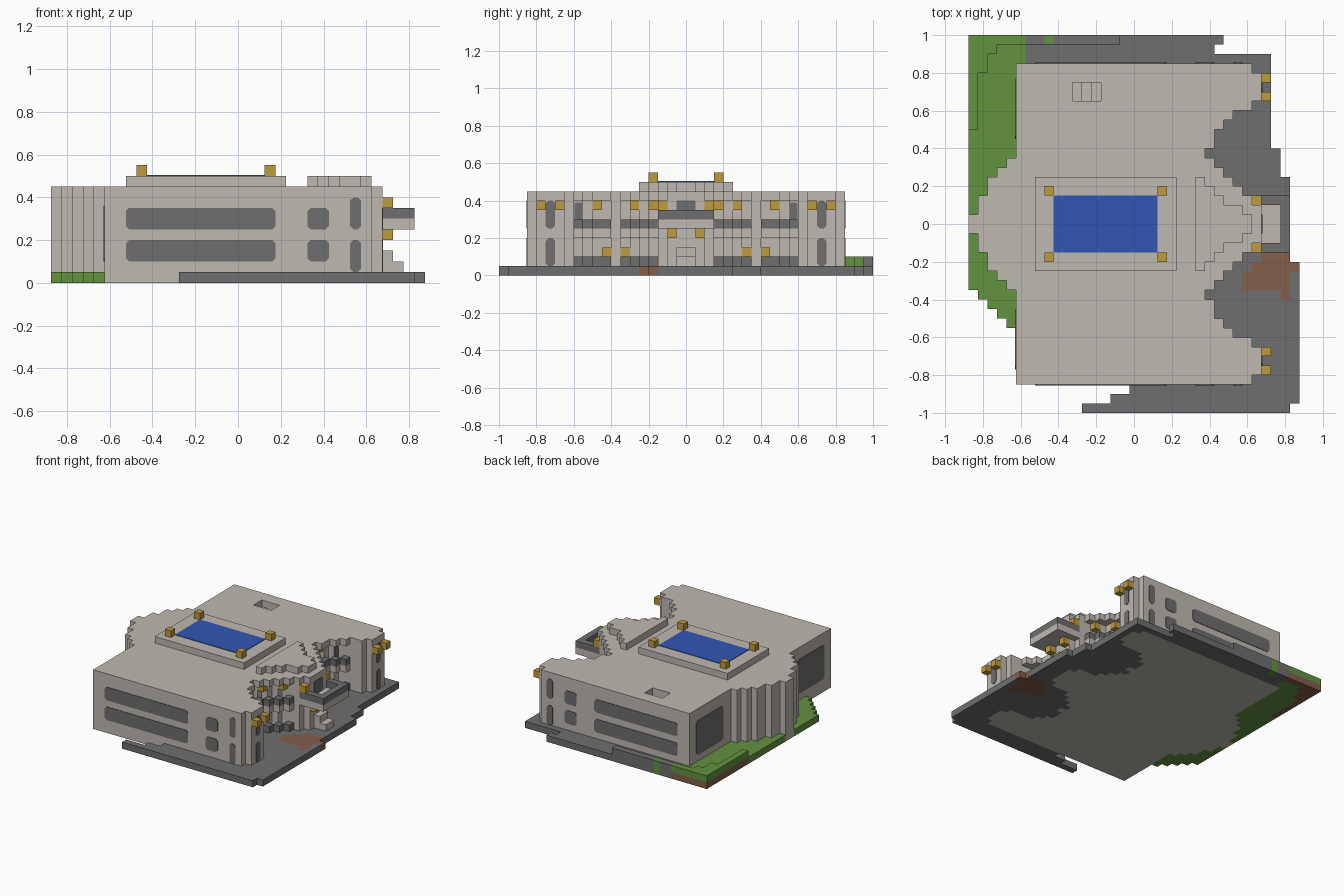
import bpy, bmesh
from mathutils import Vector

CELL = 0.05
ORIGIN = Vector((-0.875, -1.0, 0.0))

if "Cube" in bpy.data.objects:
    bpy.data.objects.remove(bpy.data.objects["Cube"])


def material(name, r, g, b):
    col = [((c / 255 + 0.055) / 1.055) ** 2.4 for c in (r, g, b)] + [1]
    m = bpy.data.materials.new(name)
    m.use_nodes = True
    m.diffuse_color = col
    m.node_tree.nodes["Principled BSDF"].inputs["Base Color"].default_value = col
    return m


TAN, DARK, GRASS, DIRT, GOLD, BLUE = range(6)
MATS = [material("pale stone", 191, 185, 177), material("dark stone", 110, 110, 110),
        material("grass", 98, 146, 64), material("dirt", 131, 94, 76),
        material("gold lamp", 190, 155, 62), material("pool blue", 50, 86, 180)]


def finish(name, bm):
    mesh = bpy.data.meshes.new(name)
    bm.to_mesh(mesh)
    bm.free()
    for m in MATS:
        mesh.materials.append(m)
    obj = bpy.data.objects.new(name, mesh)
    bpy.context.collection.objects.link(obj)


def build_cells(name, cells):
    """Outer skin of a set of unit blocks: {(i, j, k): colour}."""
    bm = bmesh.new()
    verts = {}

    def vert(p):
        key = tuple(p)
        if key not in verts:
            verts[key] = bm.verts.new(ORIGIN + Vector(key) * CELL)
        return verts[key]

    for cell, colour in cells.items():
        for axis in range(3):
            for side in (0, 1):
                near = list(cell)
                near[axis] += 2 * side - 1
                if tuple(near) in cells:
                    continue
                ring = []
                for u, v in ((0, 0), (1, 0), (1, 1), (0, 1)):
                    p = list(cell)
                    p[axis] += side
                    p[(axis + 1) % 3] += u
                    p[(axis + 2) % 3] += v
                    ring.append(vert(p))
                face = bm.faces.new(ring if side else ring[::-1])
                face.material_index = colour
    finish(name, bm)


def plate(name, axis, pos, u, v, colour=DARK, cut=0.015):
    """Thin panel with clipped corners, proud of the face at pos."""
    thick = 0.004 if pos > 0 else -0.004
    (a, b), (c, d) = u, v
    pts = [(a + cut, c), (b - cut, c), (b, c + cut), (b, d - cut),
           (b - cut, d), (a + cut, d), (a, d - cut), (a, c + cut)]
    bm = bmesh.new()
    ring = []
    for p in pts:
        co = list(p)
        co.insert(axis, pos)
        ring.append(bm.verts.new(co))
    face = bm.faces.new(ring)
    out = bmesh.ops.extrude_face_region(bm, geom=[face])
    shift = Vector((0, 0, 0))
    shift[axis] = thick
    bmesh.ops.translate(bm, vec=shift, verts=[g for g in out["geom"] if isinstance(g, bmesh.types.BMVert)])
    bmesh.ops.recalc_face_normals(bm, faces=bm.faces)
    for f in bm.faces:
        f.material_index = colour
    finish(name, bm)


def both(a):
    """The two rows lying a blocks either side of the middle."""
    return (20 + a, 19 - a)


# Main building: stepped outline, same on both halves
EAST = [31, 31, 30, 29, 28, 27, 26, 25, 26, 26, 27, 28, 30, 31, 31, 31, 30]
WEST = [0, 1, 1, 2, 2, 3, 4] + [5] * 10
body = {}
for a, (west, east) in enumerate(zip(WEST, EAST)):
    bay = 3 <= a <= 11 and a != 7
    for j in both(a):
        for k in range(9):
            wall = east - 2 if bay and k not in (4, 8) else east
            for i in range(west, wall):
                body[i, j, k] = TAN
            if bay and k in (1, 5):          # dark railings of the bays
                body[east - 1, j, k] = DARK
# Stairwell sunk in the roof
for n in range(3):
    for j in (33, 34):
        for k in range(8 - n, 9):
            del body[11 + n, j, k]
build_cells("main_building", body)

# Ground slab around the building
ground = {}
for j in range(40):
    left = {0: 12, 1: 15, 2: 17, 9: 4, 10: 3, 11: 2, 12: 1}.get(j, 5 if j < 9 else 0)
    if j in (0, 38, 39):
        right = {0: 34, 38: 26, 39: 27}[j]
    else:
        right = 35 if j < 16 else 34 if j < 25 else 33 if j < 28 else 32
    raised = {36: 2, 37: 2, 38: 3, 39: 16}.get(j, 1 if j >= 30 else 0)
    dirt = {12: (33, 34), 13: (29, 34), 14: (29, 34), 15: (30, 35), 16: (31, 34)}.get(j, (0, 0))
    for i in range(left, right):
        if (i, j, 0) in body:
            continue
        colour = GRASS if i < 5 or (j >= 37 and i < 6) or (i, j) == (8, 39) else DARK
        if dirt[0] <= i < dirt[1]:
            colour = DIRT
        ground[i, j, 0] = colour
        if i < raised:
            ground[i, j, 1] = colour
            if i < 6:
                ground[i, j, 0] = DIRT
build_cells("ground", ground)

# Raised roof platform with pool
build_cells("roof_platform", {(i, j, 9): TAN for i in range(7, 22) for j in range(15, 25)})
plate("roof_pool", 2, 0.5, (-0.425, 0.125), (-0.15, 0.15), BLUE, 0.005)

# Stepped crest over the entrance
build_cells("entrance_crest", {(i, j, 9): TAN for a, end in enumerate((30, 29, 27, 26, 25))
                               for j in both(a) for i in range(24, end)})

# Entrance balcony: pale floor and dark railing
balcony = {}
for a in range(3):
    for j in both(a):
        for i in range(EAST[a], 34):
            balcony[i, j, 5] = TAN
            if a == 2 or i == 33:
                balcony[i, j, 6] = DARK
build_cells("balcony", balcony)
plate("balcony_door", 0, 0.675, (-0.05, 0.05), (0.3, 0.4), cut=0.002)

# Entrance steps
build_cells("entrance_steps", {(i, j, k): TAN for i, k in ((31, 1), (32, 1), (31, 2)) for j in both(0)})

# Lamps: (column, rows from the middle, level)
lamps = [(8, 3, 10), (20, 3, 10), (31, 13, 7), (31, 15, 7), (30, 2, 7), (31, 1, 4),
         (24, 9, 7), (25, 5, 7), (27, 3, 7), (24, 8, 2), (24, 6, 2)]
for i, a, k in lamps:
    for j, side in zip(both(a), ("left", "right")):
        build_cells("lamp_" + side, {(i, j, k): GOLD})

# Windows, mirrored about the middle
for s in (-1, 1):
    for u in ((-0.525, 0.175), (0.325, 0.425)):
        for v in ((0.1, 0.2), (0.25, 0.35)):
            plate("side_window", 1, s * 0.85, u, v)
    for v in ((0.05, 0.2), (0.25, 0.4)):
        plate("side_slot", 1, s * 0.85, (0.525, 0.575), v)
        plate("tower_slot", 0, 0.675, sorted((s * 0.7, s * 0.75)), v)
    plate("rear_window", 0, -0.625, sorted((s * 0.45, s * 0.77)), (0.1, 0.36))
    plate("bay_window", 0, 0.425, sorted((s * 0.555, s * 0.595)), (0.26, 0.39), cut=0.005)
